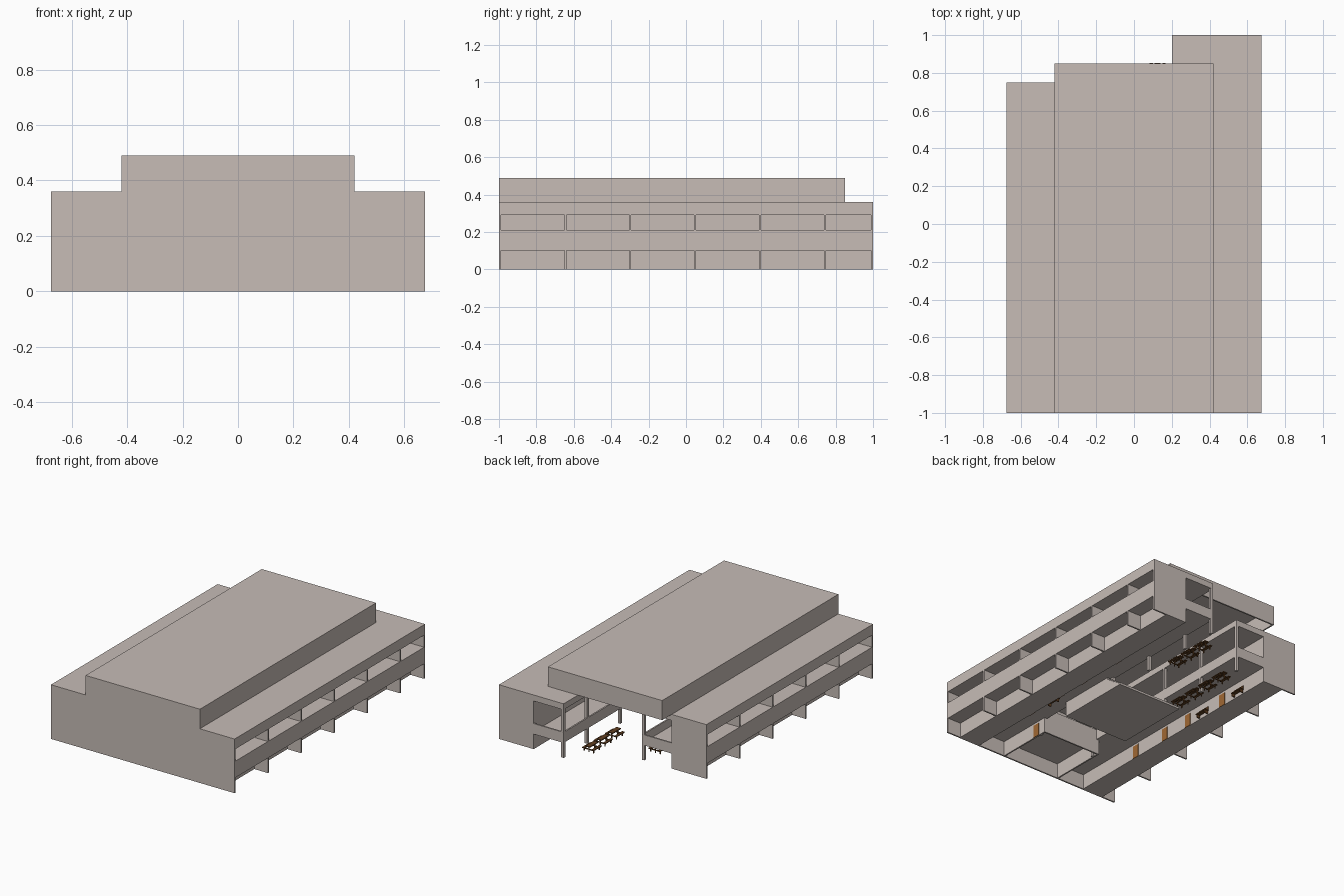
import bpy
import bmesh

cube = bpy.data.objects.get("Cube")
if cube:
    bpy.data.objects.remove(cube, do_unlink=True)


def material(name, rgb):
    m = bpy.data.materials.new(name)
    m.use_nodes = True
    color = (*rgb, 1)
    m.diffuse_color = color
    m.node_tree.nodes["Principled BSDF"].inputs["Base Color"].default_value = color
    return m


PLASTER = material("warm grey plaster", (0.57, 0.505, 0.47))
DOOR = material("orange wood", (0.35, 0.14, 0.035))
WOOD = material("dark brown wood", (0.12, 0.05, 0.015))


def boxes(name, parts, mat=PLASTER):
    """One object made of boxes, each given as x, y and z ranges."""
    bm = bmesh.new()
    for x, y, z in parts:
        verts = bmesh.ops.create_cube(bm, size=1)["verts"]
        for v in verts:
            for i, (a, b) in enumerate((sorted(x), sorted(y), sorted(z))):
                v.co[i] = (a + b) / 2 + v.co[i] * (b - a)
    mesh = bpy.data.meshes.new(name)
    bm.to_mesh(mesh)
    bm.free()
    mesh.materials.append(mat)
    obj = bpy.data.objects.new(name, mesh)
    bpy.context.collection.objects.link(obj)
    return obj


OUT, WALL, REC, EDGE = 0.675, 0.42, 0.575, 0.2
F1, F1T, F2, TOP, HIGH = 0.1, 0.21, 0.29, 0.36, 0.49
T = 0.01
FINS = [-0.645 + 0.347 * i for i in range(5)]

# Front wall with its raised middle
boxes("front_wall", [((-OUT, OUT), (-1, -1 + T), (0, TOP)),
                     ((-WALL, WALL), (-1, -1 + T), (TOP, HIGH))])

# Raised hall roof, open underneath
back = 0.85
boxes("hall_roof", [((-WALL, WALL), (-1, back), (HIGH - T, HIGH)),
                    ((-WALL, WALL), (back - T, back), (TOP, HIGH)),
                    ((-WALL, -WALL + T), (-1, back), (TOP, HIGH)),
                    ((WALL - T, WALL), (-1, back), (TOP, HIGH))])

# Two side wings with galleries towards the hall
for s, side, end in ((1, "left", 1.0), (-1, "right", 0.75)):
    def span(a, b):
        return (s * a, s * b)

    length = (-1, end)
    boxes(side + "_wing_rooms", [(span(WALL, REC), length, (0, TOP))])
    boxes(side + "_wing_bands", [(span(REC, OUT), length, (F1, F1T)),
                                 (span(REC, OUT), length, (F2, TOP))])
    boxes(side + "_end_wall", [(span(WALL, OUT), (end - T, end), (0, TOP))])
    fins = [y for y in FINS if y < end - 0.05]
    boxes(side + "_wing_fins", [(span(REC, OUT), (y - 0.005, y + 0.005), z)
                                for y in fins for z in ((0, F1), (F1T, F2))])

    # Gallery floor, parapets and roof
    boxes(side + "_gallery_floor", [(span(EDGE, WALL), length, (F1, F1 + 0.015))])
    boxes(side + "_gallery_parapet",
          [(span(EDGE, EDGE + T), length, (F1, 0.17)),
           (span(EDGE, WALL), (end - T, end), (F1, 0.17))])
    boxes(side + "_gallery_roof", [(span(EDGE, WALL), length, (0.32, TOP))])
    boxes(side + "_gallery_columns",
          [(span(EDGE, EDGE + 0.018), (y - 0.009, y + 0.009), (0, TOP - T))
           for y in fins + [end - 0.01]])

    # Doors along the ground corridor
    boxes(side + "_corridor_doors",
          [(span(WALL - 0.004, WALL), (y - 0.025, y + 0.025), (0, 0.085))
           for y in (-0.48, -0.2, 0.02, 0.35)], DOOR)

# Front room block between the wings, open below
boxes("front_room", [((0.21, 0.22), (-1, -0.6), (0, F1)),
                     ((-0.22, -0.21), (-1, -0.6), (0, F1)),
                     ((-0.22, 0.22), (-0.6 - T, -0.6), (0, F1)),
                     ((-0.22, 0.22), (-1, -0.6), (F1, F1 + 0.015)),
                     ((-0.22, 0.22), (-0.6 - T, -0.6), (F1, 0.17))])
boxes("front_room_door", [((0.22, 0.224), (-0.705, -0.655), (0, 0.085))], DOOR)

# Stage in the hall with steps down to the floor
boxes("hall_stage", [((-0.24, 0.24), (-0.37, 0.03), (0, F1))])
boxes("stage_steps", [((-0.24, 0.24), (0.03, 0.05 + 0.02 * i), (0, 0.085 - 0.014 * i))
                      for i in range(6)])


# Tables with a seat on both sides
def table_set(name, x, y):
    half = 0.043
    parts = [((x - 0.016, x + 0.016), (y - half, y + half), (0.036, 0.042))]
    for d in (-0.034, 0.034):
        parts.append(((x + d - 0.009, x + d + 0.009), (y - half, y + half), (0.02, 0.025)))
    for e in (-0.03, 0.03):
        parts.append(((x - 0.04, x + 0.04), (y + e - 0.003, y + e + 0.003), (0.014, 0.02)))
        for d in (-0.034, 0, 0.034):
            h = 0.02 if d else 0.036
            parts.append(((x + d - 0.003, x + d + 0.003),
                          (y + e - 0.003, y + e + 0.003), (0, h)))
    boxes(name, parts, WOOD)


for x, ys in ((0.125, (0.57, 0.69, 0.81)), (-0.21, (0.2, 0.33, 0.46, 0.59))):
    for y in ys:
        table_set("table_set", x, y)


# Benches standing against the corridor walls
def bench(name, x, y):
    s = 1 if x > 0 else -1
    parts = [((x - 0.014, x + 0.014), (y - 0.045, y + 0.045), (0.02, 0.026)),
             ((x + s * 0.01, x + s * 0.014), (y - 0.045, y + 0.045), (0.026, 0.05))]
    for e in (-0.038, 0.038):
        parts.append(((x - 0.012, x + 0.012), (y + e - 0.003, y + e + 0.003), (0, 0.02)))
    boxes(name, parts, WOOD)


for x, y in ((-0.4, 0.52), (-0.4, 0.18), (0.4, -0.3)):
    bench("corridor_bench", x, y)
